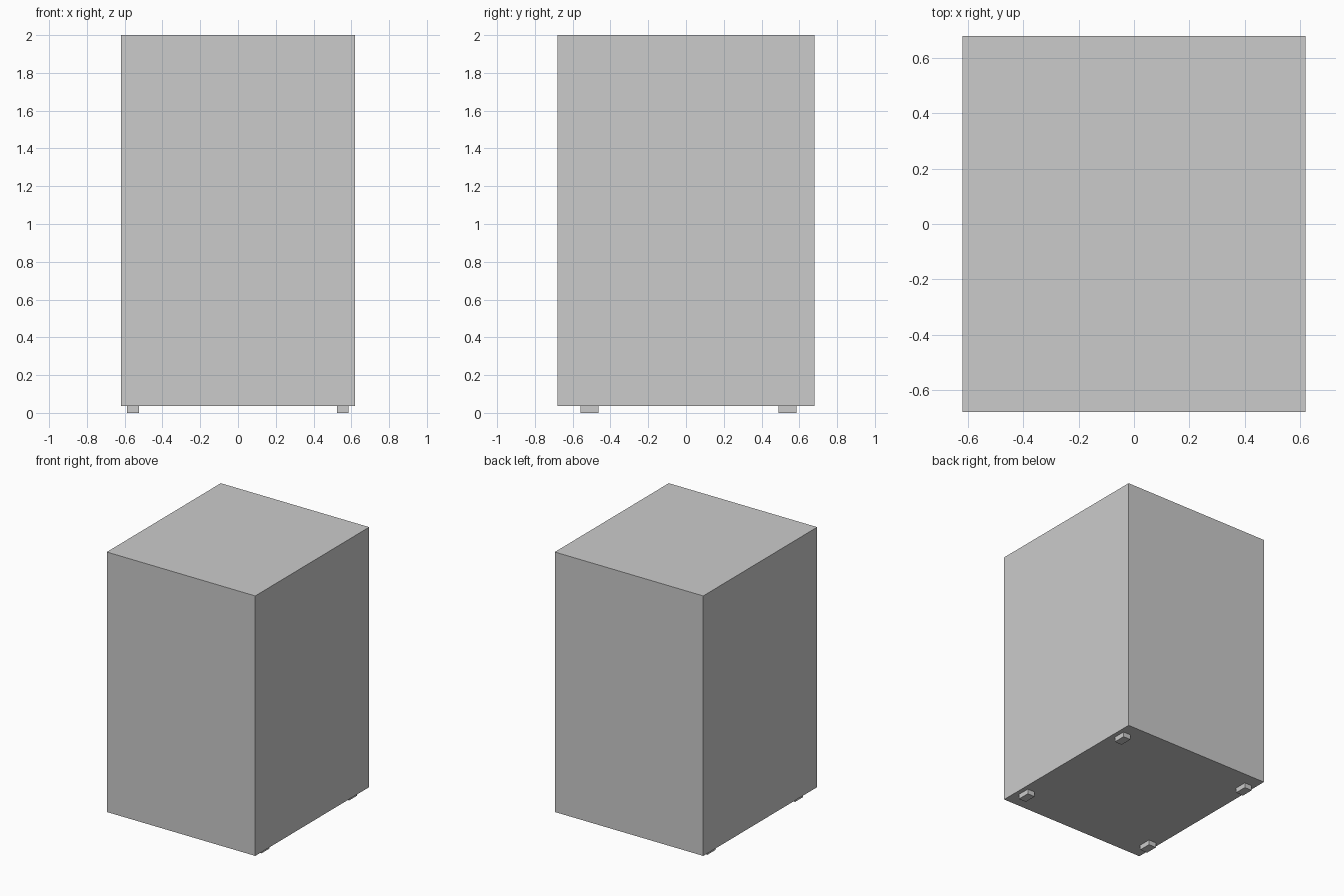
import bpy

if "Cube" in bpy.data.objects:
    bpy.data.objects.remove(bpy.data.objects["Cube"])


def box(name, x, y, z):
    """Axis-aligned box from (min, max) ranges."""
    bpy.ops.mesh.primitive_cube_add(
        size=1, location=[(a + b) / 2 for a, b in (x, y, z)])
    ob = bpy.context.object
    ob.name = name
    ob.scale = [b - a for a, b in (x, y, z)]
    bpy.ops.object.transform_apply(location=False, rotation=False, scale=True)
    return ob


HX, HY = 0.62, 0.68           # half width and half depth
BOTTOM, SPLIT, TOP = 0.037, 1.62, 2.0

# main cabinet and the flush upper section
box("cabinet_body", (-HX, HX), (-HY, HY), (BOTTOM, SPLIT))
box("upper_section", (-HX, HX), (-HY, HY), (SPLIT, TOP))

# four low feet near the corners
for row, y in (("front", (-0.558, -0.462)), ("back", (0.489, 0.585))):
    for side, x in (("left", (-0.588, -0.525)), ("right", (0.523, 0.586))):
        box(f"{row}_{side}_foot", x, y, (0, BOTTOM))
